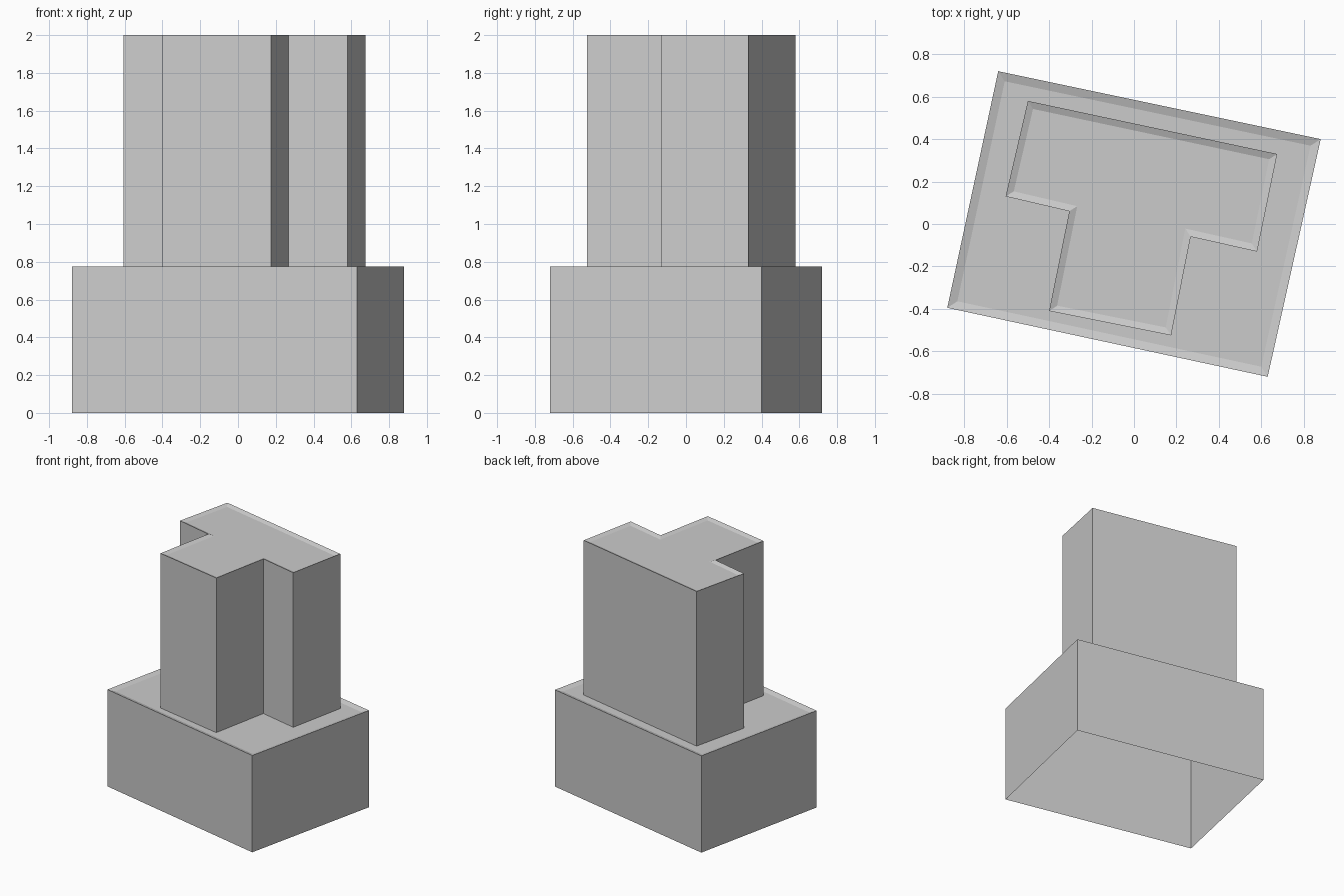
import bpy, bmesh

if "Cube" in bpy.data.objects:
    bpy.data.objects.remove(bpy.data.objects["Cube"])

# One flat grey for the whole building
grey = bpy.data.materials.new("light grey")
grey.diffuse_color = (0.6, 0.6, 0.6, 1.0)
grey.use_nodes = True
grey.node_tree.nodes["Principled BSDF"].inputs["Base Color"].default_value = grey.diffuse_color


def block(name, outline, z0, z1, rim, drop):
    """Open-bottomed block with a roof that dips slightly inside a sloped rim."""
    bm = bmesh.new()
    foot = bm.faces.new([bm.verts.new((x, y, z0)) for x, y in outline])
    foot.normal_update()
    if foot.normal.z < 0:
        foot.normal_flip()
    ext = bmesh.ops.extrude_face_region(bm, geom=[foot], use_keep_orig=False)
    bmesh.ops.translate(bm, vec=(0, 0, z1 - z0),
                        verts=[v for v in ext["geom"] if isinstance(v, bmesh.types.BMVert)])
    bmesh.ops.recalc_face_normals(bm, faces=bm.faces[:])
    # drop any remaining floor face
    floor = [f for f in bm.faces if all(abs(v.co.z - z0) < 1e-5 for v in f.verts)]
    if floor:
        bmesh.ops.delete(bm, geom=floor, context='FACES_ONLY')
    for f in bm.faces:
        f.normal_update()
    roof = [f for f in bm.faces if all(abs(v.co.z - z1) < 1e-5 for v in f.verts)]
    if roof[0].normal.z < 0:
        bmesh.ops.reverse_faces(bm, faces=bm.faces[:])
    # sloped rim around the roof
    bmesh.ops.inset_region(bm, faces=roof, thickness=rim, depth=0, use_even_offset=True)
    for v in roof[0].verts:
        v.co.z = z1 - drop
    me = bpy.data.meshes.new(name)
    bm.to_mesh(me)
    bm.free()
    me.materials.append(grey)
    ob = bpy.data.objects.new(name, me)
    bpy.context.collection.objects.link(ob)
    return ob


# Wide lower storey, turned about 12 degrees
base = [(-0.88, -0.395), (0.63, -0.72), (0.88, 0.40), (-0.64, 0.72)]
block("lower_storey", base, 0.0, 0.775, 0.04, 0.013)

# T-shaped tower standing on the sunken roof
tower = [(-0.605, 0.13), (-0.305, 0.06), (-0.40, -0.41), (0.175, -0.525),
         (0.267, -0.06), (0.58, -0.13), (0.675, 0.33), (-0.50, 0.58)]
block("upper_tower", tower, 0.762, 2.0, 0.032, 0.013)
